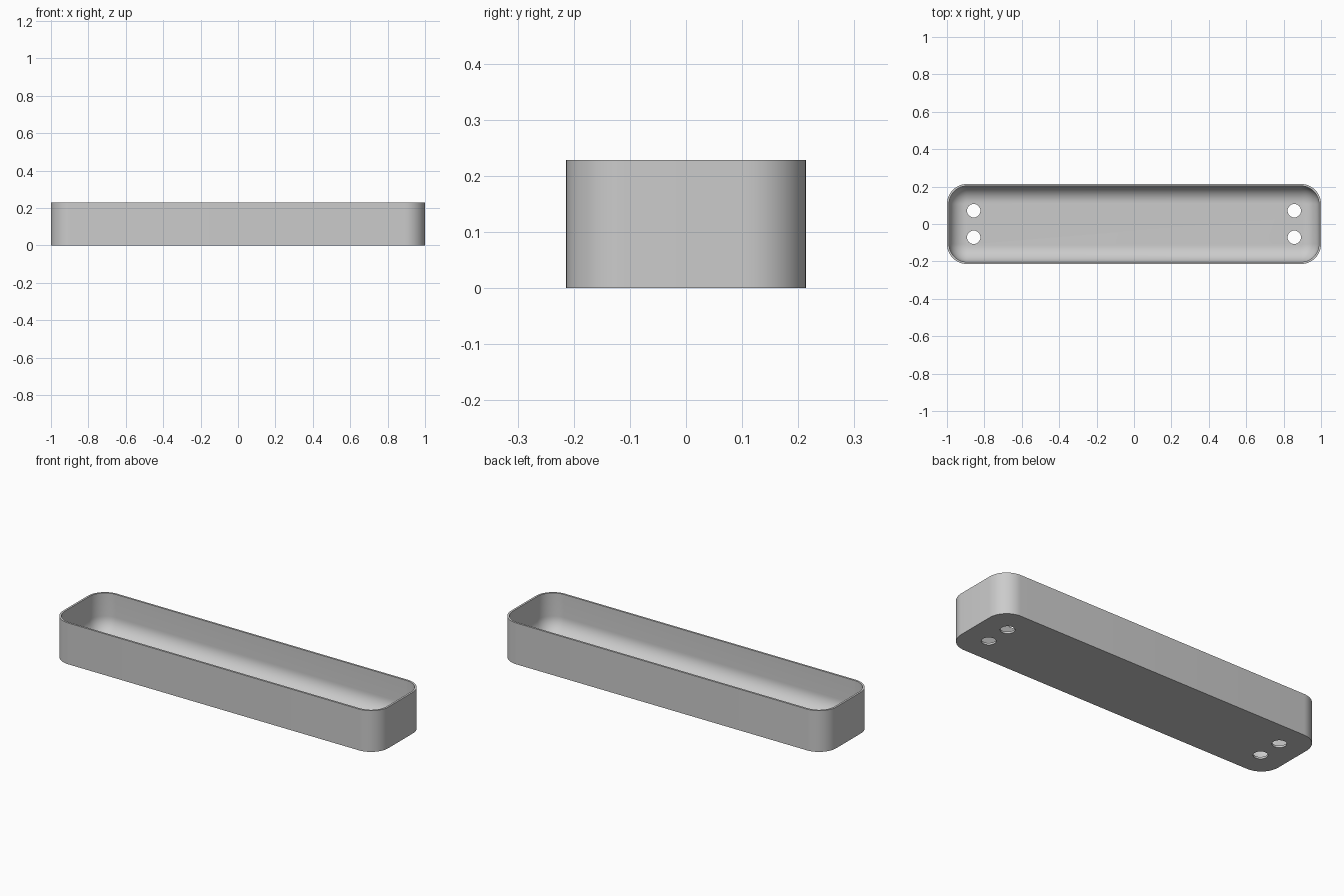
import bpy, bmesh
from math import sin, cos, pi, radians

cube = bpy.data.objects.get("Cube")
if cube:
    bpy.data.objects.remove(cube, do_unlink=True)

HALF_X, HALF_Y, HEIGHT = 1.0, 0.214, 0.229
CORNER, WALL, FLOOR, FILLET = 0.107, 0.011, 0.011, 0.09
HOLE_X, HOLE_Y, HOLE_R = 0.857, 0.071, 0.036
STEPS = 12

grey = bpy.data.materials.new("light_grey")
grey.use_nodes = True
colour = (0.6, 0.6, 0.6, 1)
grey.diffuse_color = colour
grey.node_tree.nodes["Principled BSDF"].inputs["Base Color"].default_value = colour


def ring(bm, inset, z):
    """Rounded rectangle outline, moved inwards by inset."""
    r = CORNER - inset
    verts = []
    for k, (sx, sy) in enumerate([(1, 1), (-1, 1), (-1, -1), (1, -1)]):
        for i in range(STEPS + 1):
            a = (k + i / STEPS) * pi / 2
            verts.append(bm.verts.new((sx * (HALF_X - CORNER) + r * cos(a),
                                       sy * (HALF_Y - CORNER) + r * sin(a), z)))
    return verts


# Tray shell: outer wall, rim, inner wall, then a rounded fillet to the floor
profile = [(0, 0), (0, HEIGHT), (WALL, HEIGHT)]
for i in range(STEPS + 1):
    a = i / STEPS * pi / 2
    profile.append((WALL + FILLET * (1 - cos(a)), FLOOR + FILLET * (1 - sin(a))))

bm = bmesh.new()
rings = [ring(bm, inset, z) for inset, z in profile]
for low, high in zip(rings, rings[1:]):
    for i in range(len(low)):
        j = (i + 1) % len(low)
        bm.faces.new((low[i], low[j], high[j], high[i]))
bm.faces.new(rings[0][::-1])
bm.faces.new(rings[-1])
bmesh.ops.recalc_face_normals(bm, faces=bm.faces)
mesh = bpy.data.meshes.new("tray")
bm.to_mesh(mesh)
bm.free()
mesh.materials.append(grey)
tray = bpy.data.objects.new("tray", mesh)
bpy.context.collection.objects.link(tray)

# Four drain holes through the floor
for sx in (-1, 1):
    for sy in (-1, 1):
        bpy.ops.mesh.primitive_cylinder_add(vertices=32, radius=HOLE_R, depth=0.1,
                                            location=(sx * HOLE_X, sy * HOLE_Y, 0))
        cutter = bpy.context.object
        cutter.name = "hole_cutter"
        cutter.hide_render = True
        cutter.data.materials.append(grey)
        bpy.context.view_layer.objects.active = tray
        cut = tray.modifiers.new("drain_hole", "BOOLEAN")
        cut.operation, cut.solver, cut.object = "DIFFERENCE", "EXACT", cutter
        bpy.ops.object.modifier_apply(modifier=cut.name)
        bpy.data.objects.remove(cutter, do_unlink=True)

# Smooth curves, crisp rim and base edges
bpy.ops.object.select_all(action="DESELECT")
tray.select_set(True)
bpy.context.view_layer.objects.active = tray
bpy.ops.object.shade_smooth_by_angle(angle=radians(30))
